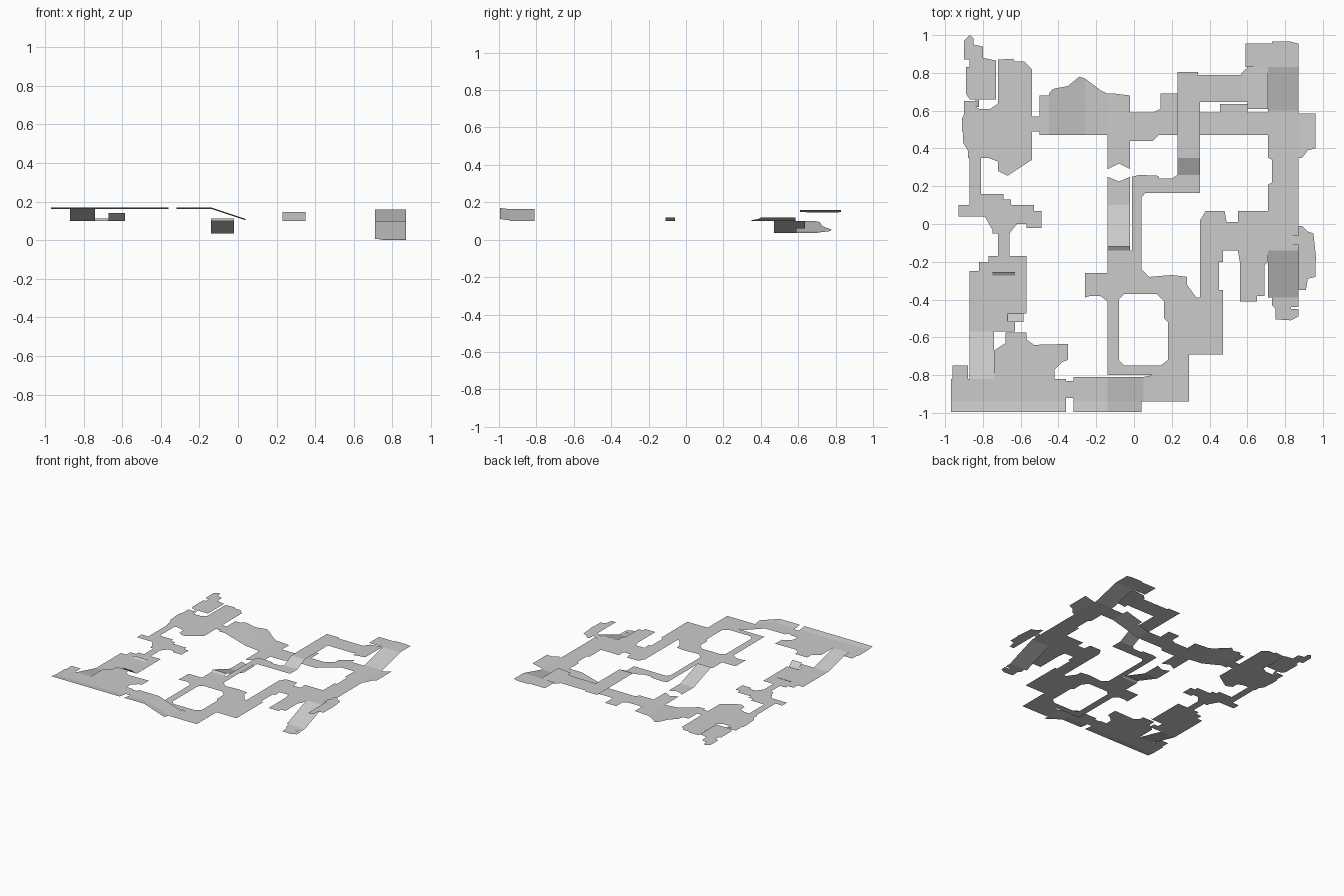
import bpy
from mathutils import Vector
from mathutils.geometry import tessellate_polygon


def grade(axis, a, za, b, zb):
    """Height function: linear incline along axis 0 (x) or 1 (y)."""
    return lambda p: za + (zb - za) * (p[axis] - a) / (b - a)


def floor(name, outline, z, hole=None):
    """Thin floor sheet from a plan outline, flat or inclined."""
    loops = [outline] + ([hole] if hole else [])
    height = z if callable(z) else (lambda p: z)
    flat = [p for loop in loops for p in loop]
    tris = tessellate_polygon([[Vector((x, y, 0)) for x, y in l] for l in loops])
    faces = []
    for a, b, c in tris:
        (ax, ay), (bx, by), (cx, cy) = flat[a], flat[b], flat[c]
        cross = (bx - ax) * (cy - ay) - (by - ay) * (cx - ax)
        faces.append((a, b, c) if cross > 0 else (a, c, b))   # face up
    mesh = bpy.data.meshes.new(name)
    mesh.from_pydata([(x, y, height((x, y))) for x, y in flat], [], faces)
    ob = bpy.data.objects.new(name, mesh)
    bpy.context.collection.objects.link(ob)
    return ob


def rect(name, x0, x1, y0, y1, z):
    return floor(name, [(x0, y0), (x1, y0), (x1, y1), (x0, y1)], z)


LOW, MID, DECK, HIGH = .035, .1, .145, .163

# North-west site and the house behind it
floor("northwest_site", [
    (-.73, .63), (-.72, .64), (-.72, .87), (-.64, .875), (-.63, .86), (-.58, .86), (-.54, .82),
    (-.54, .57), (-.5, .57), (-.5, .49), (-.54, .49), (-.54, .34), (-.67, .255), (-.72, .28),
    (-.72, .33), (-.77, .35), (-.88, .35), (-.88, .39), (-.905, .43), (-.905, .48),
    (-.91, .49), (-.91, .56), (-.9, .58), (-.9, .65), (-.84, .65), (-.84, .62), (-.82, .61),
    (-.76, .61)], MID)
rect("house_step", -.84, -.82, .62, .66, grade(1, .62, .1, .66, .11))
floor("northwest_house", [
    (-.82, .66), (-.73, .66), (-.73, .865), (-.8, .88), (-.8, .94), (-.85, .95), (-.85, .985),
    (-.87, 1), (-.9, .97), (-.9, .87), (-.87, .87), (-.87, .83), (-.89, .83), (-.89, .69),
    (-.87, .66)], .108)

# Western tunnels
floor("west_tunnel", [
    (-.87, .35), (-.81, .35), (-.81, .16), (-.69, .16), (-.69, .13), (-.65, .13), (-.65, .1),
    (-.53, .1), (-.53, .07), (-.49, .07), (-.49, -.02), (-.57, -.02), (-.57, 0), (-.62, 0),
    (-.66, -.05), (-.66, -.17), (-.72, -.17), (-.72, -.05), (-.75, -.05), (-.75, -.03),
    (-.79, .04), (-.93, .04), (-.93, .1), (-.87, .1)], MID)

# South-west courtyard, stairs and room
floor("courtyard", [
    (-.77, -.17), (-.57, -.17), (-.57, -.475), (-.67, -.475), (-.67, -.52), (-.63, -.52),
    (-.63, -.57), (-.87, -.57), (-.87, -.25), (-.82, -.25), (-.82, -.2), (-.77, -.2)], MID)
rect("courtyard_step", -.75, -.63, -.273, -.255, grade(1, -.273, .1, -.255, .112))
rect("courtyard_ramp", -.67, -.585, -.52, -.475, grade(1, -.52, .14, -.475, .1))
rect("southwest_stairs", -.87, -.74, -.82, -.57, grade(1, -.82, HIGH, -.57, MID))
floor("southwest_room", [
    (-.74, -.82), (-.42, -.82), (-.42, -.77), (-.38, -.73), (-.35, -.72), (-.35, -.635),
    (-.53, -.64), (-.57, -.61), (-.57, -.575), (-.68, -.575), (-.68, -.63), (-.74, -.67)], HIGH)

# Front street: upper level, gutters and ramp down to the plaza
floor("front_street", [
    (-.97, -.94), (-.36, -.94), (-.36, -.92), (-.32, -.92), (-.32, -.94), (-.14, -.94),
    (-.14, -.81), (-.32, -.81), (-.32, -.83), (-.36, -.83), (-.36, -.82), (-.87, -.82),
    (-.88, -.82), (-.88, -.75), (-.96, -.75), (-.96, -.82), (-.97, -.82)], HIGH)
gutter = grade(1, -.94, HIGH, -1, .171)
for i, (x0, x1) in enumerate([(-.97, -.36), (-.32, -.14)]):
    rect(f"street_edge_{i}", x0, x1, -.995, -.94, gutter)
rect("street_ramp", -.14, .05, -.94, -.81, grade(0, -.14, HIGH, .05, MID))
rect("street_ramp_edge", -.14, .04, -.995, -.94,
     lambda p: HIGH - .332 * (p[0] + .14) - (p[1] + .94) * .13)

# Central plaza around a block, with alley to the north
floor("plaza", [
    (-.14, -.14), (.04, -.14), (.04, -.24), (.08, -.28), (.2, -.27), (.28, -.28), (.28, -.32),
    (.33, -.39), (.47, -.39), (.47, -.69), (.29, -.69), (.29, -.94), (.05, -.94), (.05, -.81),
    (.1, -.8), (-.14, -.8), (-.14, -.41), (-.18, -.38), (-.23, -.38), (-.26, -.39),
    (-.26, -.26), (-.14, -.26)], MID,
    hole=[(-.08, -.4), (-.05, -.37), (.12, -.37), (.16, -.41), (.16, -.5), (.18, -.52),
          (.18, -.72), (.14, -.75), (-.05, -.75), (-.08, -.72)])
floor("alley", [(-.01, -.14), (.04, -.14), (.04, .14), (.06, .165), (.35, .165), (.35, .26),
                (.23, .26), (.2, .24), (.13, .24), (.13, .255), (.03, .26), (-.01, .25)], MID)

# Middle lane: chevron doorway, ramp and lip
floor("lane_north", [(-.14, .47), (-.14, .29), (-.08, .32), (-.02, .29), (-.02, .47)], LOW)
floor("lane_south", [(-.14, .1), (-.02, .1), (-.02, .25), (-.08, .225), (-.14, .25)], LOW)
rect("lane_ramp", -.14, -.02, -.12, .1, grade(1, -.12, .113, .1, LOW))
rect("lane_lip", -.14, -.02, -.14, -.12, grade(1, -.14, MID, -.12, .113))

# Northern sunken passage
floor("passage_entry", [(-.5, .47), (-.45, .47), (-.45, .68), (-.5, .68)], MID)
floor("passage_slope", [(-.45, .47), (-.26, .47), (-.26, .77), (-.29, .78), (-.35, .73),
                        (-.43, .715), (-.45, .69)], grade(0, -.45, MID, -.26, .046))
floor("passage_foot", [(-.26, .47), (-.14, .47), (-.14, .69), (-.18, .71), (-.26, .77)],
      grade(0, -.26, .046, -.14, LOW))
floor("passage_floor", [
    (-.14, .47), (-.02, .47), (-.02, .44), (.1, .44), (.13, .47), (.36, .47), (.36, .59),
    (.24, .59), (.24, .69), (.14, .69), (.14, .61), (.1, .59), (-.02, .59), (-.02, .68),
    (-.1, .69), (-.14, .69)], LOW)
floor("passage_climb", [(.36, .47), (.6, .47), (.6, .635), (.455, .635), (.455, .59),
                        (.36, .59)], grade(0, .36, LOW, .6, MID))
rect("passage_exit", .6, .71, .47, .59, MID)

# Raised deck crossing over the passage
rect("deck_steps", .23, .35, .26, .35, grade(1, .26, MID, .35, DECK))
floor("deck", [(.23, .35), (.35, .35), (.35, .645), (.57, .645), (.57, .79), (.48, .79),
               (.34, .79), (.34, .805), (.23, .805)], DECK)
floor("deck_incline", [(.57, .645), (.6, .645), (.6, .61), (.71, .61), (.71, .83), (.6, .83),
                       (.57, .8)], grade(0, .57, DECK, .71, .16))
floor("northeast_platform", [(.59, .83), (.87, .83), (.87, .955), (.83, .965), (.73, .965),
                             (.73, .955), (.59, .955)], .16)

# Eastern long road with ramps at both ends
rect("long_ramp_north", .71, .87, .6, .83, grade(1, .6, MID, .83, .16))
floor("long_road", [
    (.35, -.39), (.47, -.39), (.47, -.35), (.45, -.35), (.45, -.2), (.47, -.2), (.47, -.14),
    (.55, -.14), (.56, -.2), (.56, -.41), (.65, -.41), (.65, -.38), (.69, -.38), (.69, -.22),
    (.71, -.2), (.71, -.14), (.87, -.14), (.87, .6), (.71, .6), (.71, .35), (.73, .34),
    (.73, .22), (.71, .21), (.71, .07), (.55, .07), (.55, .01), (.49, .01), (.48, .07),
    (.38, .07), (.35, .02)], MID)
floor("roadside_bank", [(.87, .35), (.89, .35), (.92, .39), (.96, .4), (.96, .585), (.87, .585)],
      grade(0, .87, MID, .96, .12))
rect("long_ramp_south", .71, .87, -.39, -.14, grade(1, -.39, .006, -.14, MID))
floor("pit", [(.73, -.39), (.87, -.39), (.87, -.44), (.83, -.44), (.83, -.45), (.87, -.45),
              (.87, -.49), (.83, -.51), (.75, -.505), (.75, -.45), (.73, -.43)],
      grade(1, -.51, 0, -.39, .006))
rect("ledge_step", .82, .87, -.11, -.06, grade(0, .82, MID, .87, .12))
floor("ledge", [(.87, -.35), (.91, -.35), (.92, -.29), (.96, -.28), (.96, -.2), (.965, -.19),
                (.95, -.05), (.92, -.04), (.89, -.01), (.87, -.01)], .12)
